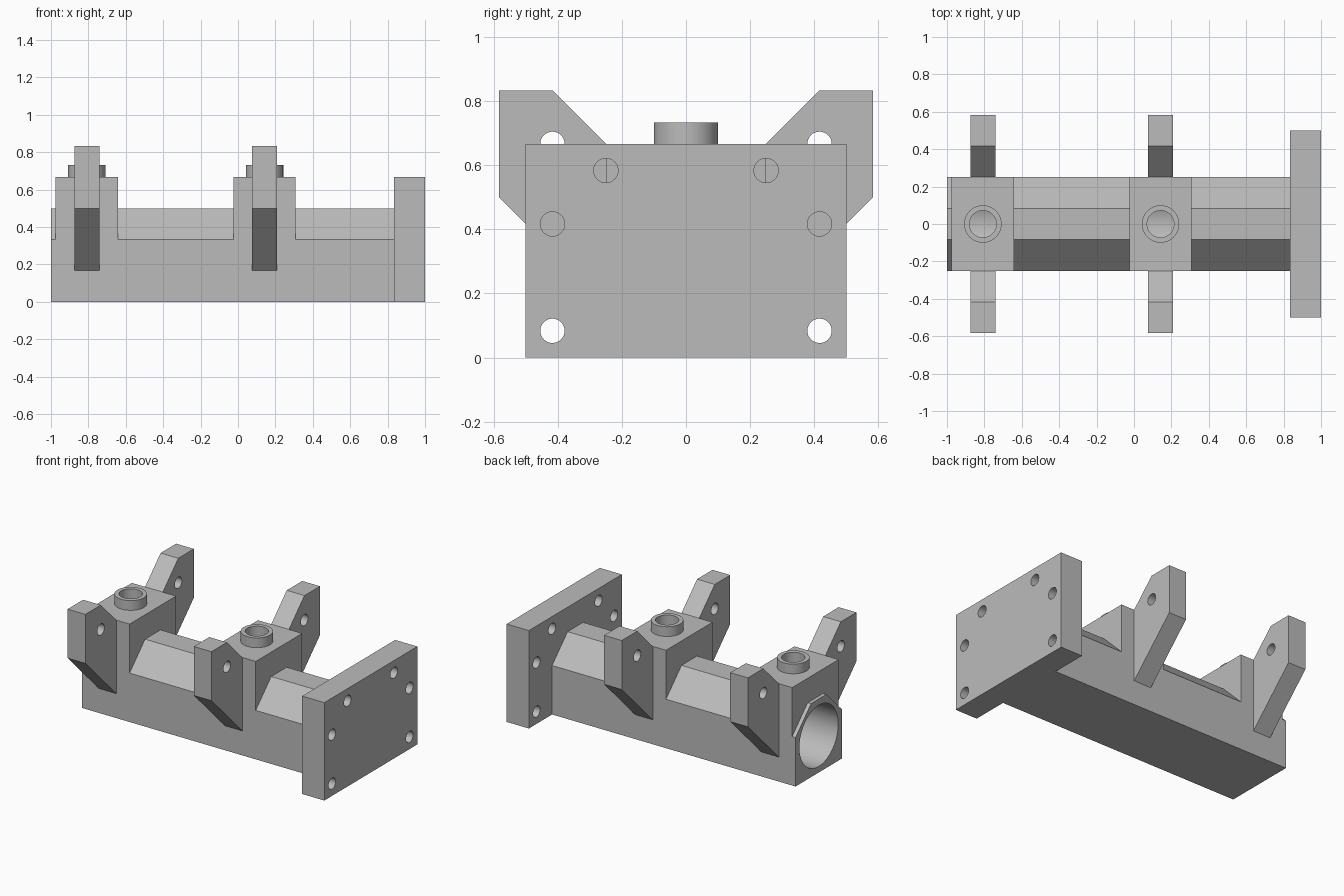
import bpy
import bmesh
import math
from mathutils import Matrix

cube = bpy.data.objects.get("Cube")
if cube:
    bpy.data.objects.remove(cube, do_unlink=True)

U = 1 / 12  # design module
BODY_END = 10 * U
STATIONS = (-0.808, 0.142)

metal = bpy.data.materials.new("plain_grey")
metal.use_nodes = True
GREY = (0.5, 0.5, 0.5, 1)
metal.diffuse_color = GREY
metal.node_tree.nodes["Principled BSDF"].inputs["Base Color"].default_value = GREY


def finish(name, bm):
    bmesh.ops.recalc_face_normals(bm, faces=bm.faces)
    mesh = bpy.data.meshes.new(name)
    bm.to_mesh(mesh)
    bm.free()
    mesh.materials.append(metal)
    ob = bpy.data.objects.new(name, mesh)
    bpy.context.collection.objects.link(ob)
    return ob


def extrude_x(name, profile, x0, x1):
    """Solid with a (y, z) profile running from x0 to x1."""
    bm = bmesh.new()
    face = bm.faces.new([bm.verts.new((x0, y, z)) for y, z in profile])
    ext = bmesh.ops.extrude_face_region(bm, geom=[face])
    verts = [v for v in ext["geom"] if isinstance(v, bmesh.types.BMVert)]
    bmesh.ops.translate(bm, verts=verts, vec=(x1 - x0, 0, 0))
    return finish(name, bm)


def box(name, x0, x1, half_y, z0, z1):
    return extrude_x(name, [(-half_y, z0), (half_y, z0), (half_y, z1), (-half_y, z1)], x0, x1)


def cylinder(name, centre, radius, depth, axis="Z", sides=48):
    bm = bmesh.new()
    turn = Matrix.Rotation(math.pi / 2, 4, "Y") if axis == "X" else Matrix()
    bmesh.ops.create_cone(bm, cap_ends=True, segments=sides, radius1=radius, radius2=radius,
                          depth=depth, matrix=Matrix.Translation(centre) @ turn)
    return finish(name, bm)


def combine(target, tool, operation):
    """Apply one boolean and discard the tool."""
    mod = target.modifiers.new(operation.lower(), "BOOLEAN")
    mod.operation = operation
    mod.solver = "EXACT"
    mod.object = tool
    graph = bpy.context.evaluated_depsgraph_get()
    mesh = bpy.data.meshes.new_from_object(target.evaluated_get(graph))
    target.modifiers.clear()
    target.data = mesh
    bpy.data.objects.remove(tool, do_unlink=True)


# Long housing with sloped shoulders
half = [(3 * U, 0), (3 * U, 4 * U), (U, 6 * U)]
housing = extrude_x("housing", half + [(-y, z) for y, z in reversed(half)], -1, BODY_END)

# Raised port blocks, round bosses and side arms
arm_profile = [(2.5 * U, 1.5 * U), (3 * U, 2 * U), (7 * U, 6 * U), (7 * U, 10 * U),
               (5 * U, 10 * U), (3 * U, 8 * U), (2.5 * U, 7.5 * U)]
for x in STATIONS:
    combine(housing, box("port_block", x - 2 * U, x + 2 * U, 3 * U, U, 8 * U), "UNION")
    combine(housing, cylinder("boss", (x, 0, 0.6665), 0.1, 0.133), "UNION")
    for side in (-1, 1):
        arm = extrude_x("arm", [(side * y, z) for y, z in arm_profile],
                        x - 0.8 * U, x + 0.8 * U)
        combine(housing, arm, "UNION")

# Mounting flange
combine(housing, box("flange", BODY_END, 1, 6 * U, 0, 8 * U), "UNION")

# Main bore, open at one end, and ports down into it
combine(housing, cylinder("bore", ((BODY_END - 1.1) / 2, 0, 3 * U), 2.5 * U,
                          BODY_END + 1.1, "X", 64), "DIFFERENCE")
for x in STATIONS:
    combine(housing, cylinder("port", (x, 0, 0.55), 0.072, 0.6), "DIFFERENCE")

# Bolt holes in the arms and flange
for side in (-1, 1):
    for x in STATIONS:
        combine(housing, cylinder("pin_hole", (x, side * 5 * U, 8 * U), 0.038, 0.3, "X", 32),
                "DIFFERENCE")
    for y, z in ((5, 1), (5, 5), (3, 7)):
        centre = (11 * U, side * y * U, z * U)
        combine(housing, cylinder("bolt_hole", centre, 0.038, 0.19, "X", 32), "DIFFERENCE")

# Merge flat regions, keep edges crisp and bores smooth
bm = bmesh.new()
bm.from_mesh(housing.data)
bmesh.ops.remove_doubles(bm, verts=bm.verts, dist=0.0001)
bmesh.ops.dissolve_limit(bm, angle_limit=0.01, verts=bm.verts, edges=bm.edges)
bm.to_mesh(housing.data)
bm.free()
bpy.ops.object.select_all(action="DESELECT")
housing.select_set(True)
bpy.context.view_layer.objects.active = housing
bpy.ops.object.shade_smooth_by_angle(angle=math.radians(30))
